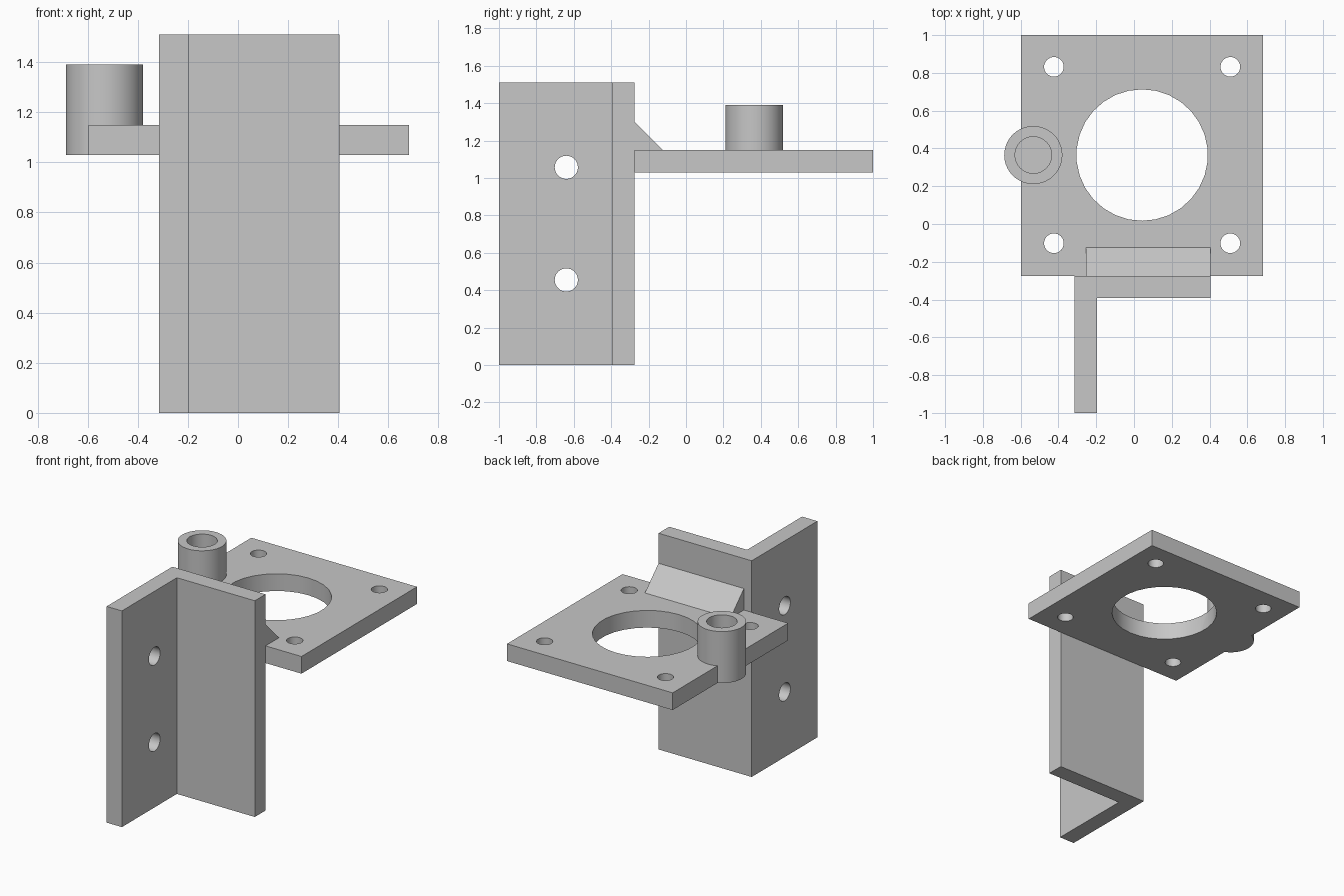
import bpy
import bmesh

default_cube = bpy.data.objects.get("Cube")
if default_cube:
    bpy.data.objects.remove(default_cube, do_unlink=True)

grey = bpy.data.materials.new("plain grey")
grey.use_nodes = True
colour = (0.57, 0.57, 0.57, 1)
grey.diffuse_color = colour
grey.node_tree.nodes["Principled BSDF"].inputs["Base Color"].default_value = colour


def prism(name, points, direction):
    """Extrude a closed outline of 3D points along a vector."""
    bm = bmesh.new()
    face = bm.faces.new([bm.verts.new(p) for p in points])
    swept = bmesh.ops.extrude_face_region(bm, geom=[face])["geom"]
    verts = [g for g in swept if isinstance(g, bmesh.types.BMVert)]
    bmesh.ops.translate(bm, verts=verts, vec=direction)
    bmesh.ops.recalc_face_normals(bm, faces=bm.faces)
    mesh = bpy.data.meshes.new(name)
    bm.to_mesh(mesh)
    bm.free()
    mesh.materials.append(grey)
    obj = bpy.data.objects.new(name, mesh)
    bpy.context.collection.objects.link(obj)
    return obj


def cylinder(name, centre, radius, depth, sides=32, rotation=(0, 0, 0)):
    bpy.ops.mesh.primitive_cylinder_add(vertices=sides, radius=radius, depth=depth,
                                        location=centre, rotation=rotation)
    obj = bpy.context.object
    obj.name = name
    obj.data.materials.append(grey)
    return obj


def select(obj):
    bpy.ops.object.select_all(action="DESELECT")
    obj.select_set(True)
    bpy.context.view_layer.objects.active = obj


def combine(target, tool, operation):
    """Apply a boolean and discard the tool object."""
    select(target)
    mod = target.modifiers.new("shape", "BOOLEAN")
    mod.operation = operation
    mod.solver = "EXACT"
    mod.object = tool
    bpy.ops.object.modifier_apply(modifier=mod.name)
    bpy.data.objects.remove(tool, do_unlink=True)


BOTTOM, TOP, HEIGHT = 1.03, 1.15, 1.51
LEFT, RIGHT, BACK = 0.405, -0.315, -0.275
WALL = 0.118
CX, CY = 0.043, 0.365

# Upright angle bracket, L-shaped in plan
outline = [(RIGHT, -1), (RIGHT + WALL, -1), (RIGHT + WALL, BACK - WALL),
           (LEFT, BACK - WALL), (LEFT, BACK), (RIGHT, BACK)]
bracket = prism("angle_bracket", [(x, y, 0) for x, y in outline], (0, 0, HEIGHT))

# Two mounting holes through the side wall
for z in (0.455, 1.057):
    combine(bracket, cylinder("hole", (RIGHT, -0.64, z), 0.062, 1,
                              rotation=(0, 1.570796, 0)), "DIFFERENCE")

# Horizontal motor plate with the round sensor boss on its right edge
corners = [(-0.597, BACK), (0.683, BACK), (0.683, 1), (-0.597, 1)]
plate = prism("mounting_plate", [(x, y, BOTTOM) for x, y in corners],
              (0, 0, TOP - BOTTOM))
boss_top, boss_floor = 1.39, 1.09
boss = cylinder("boss", (-0.533, CY, (BOTTOM + boss_top) / 2), 0.154,
                boss_top - BOTTOM, 40)
combine(plate, boss, "UNION")

# Blind bore, large centre opening and four corner holes
combine(plate, cylinder("bore", (-0.533, CY, boss_floor + 0.5), 0.097, 1), "DIFFERENCE")
combine(plate, cylinder("opening", (CX, CY, BOTTOM), 0.348, 1, 30), "DIFFERENCE")
for sx in (-1, 1):
    for sy in (-1, 1):
        combine(plate, cylinder("hole", (CX + sx * 0.467, CY + sy * 0.467, BOTTOM),
                                0.052, 1), "DIFFERENCE")

# Sloping gusset between the wall and the plate
gusset = prism("gusset", [(-0.255, BACK, TOP - 0.01), (-0.255, BACK + 0.15, TOP - 0.01),
                          (-0.255, BACK + 0.15, TOP), (-0.255, BACK, TOP + 0.15)],
               (LEFT + 0.255, 0, 0))

# Smooth the round walls and keep the edges crisp
for part in (bracket, plate):
    select(part)
    bpy.ops.object.shade_smooth_by_angle(angle=0.5)
